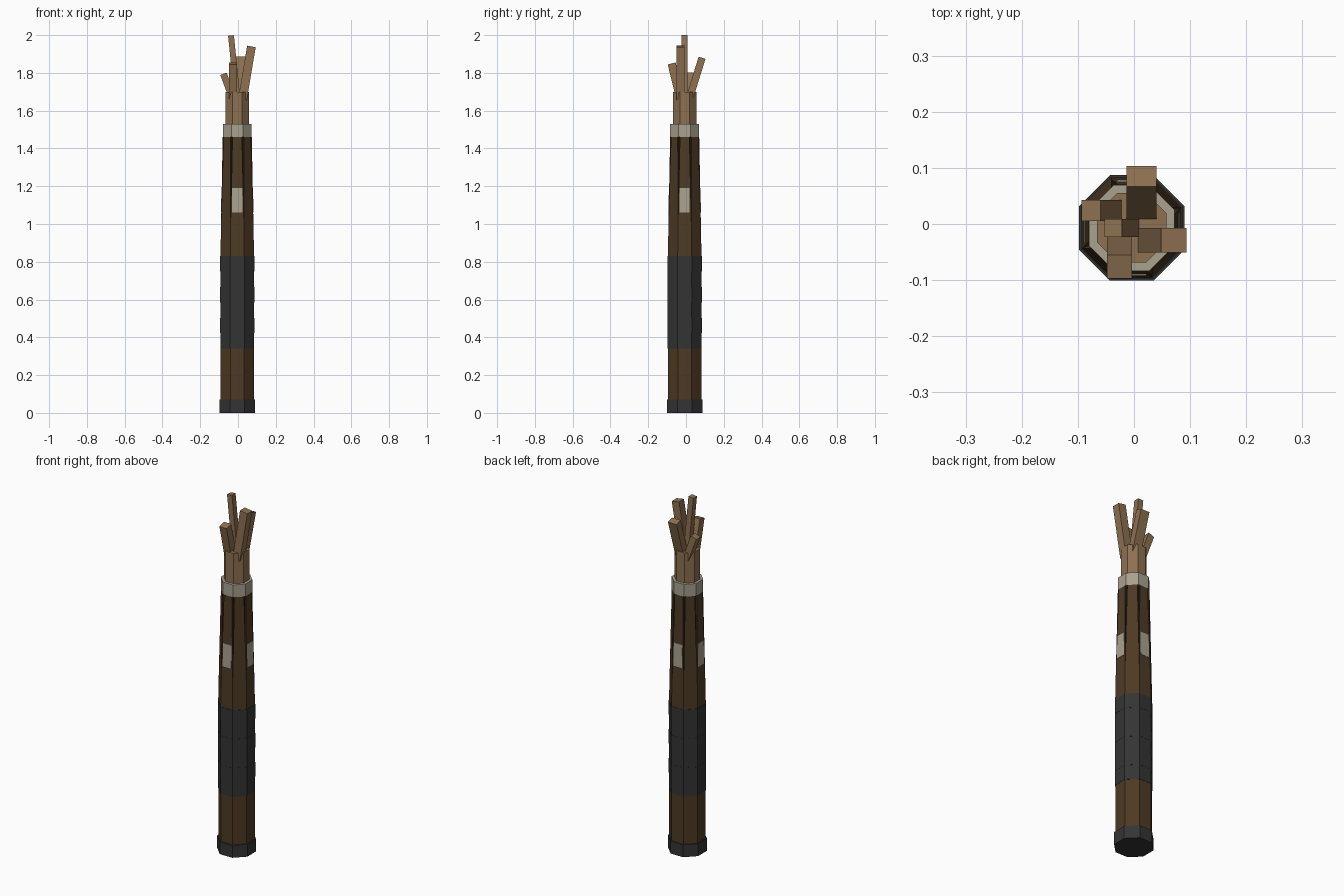
import bpy, bmesh, math
from mathutils import Vector, Matrix

cube = bpy.data.objects.get("Cube")
if cube:
    bpy.data.objects.remove(cube, do_unlink=True)

CENTRE = Vector((-0.004, -0.007, 0))
TAN = math.tan(math.pi / 8)


def material(name, rgb):
    m = bpy.data.materials.new(name)
    m.use_nodes = True
    m.diffuse_color = (*rgb, 1)
    m.node_tree.nodes["Principled BSDF"].inputs["Base Color"].default_value = (*rgb, 1)
    return m


dark_wood = material("dark wood", (0.075, 0.042, 0.018))
groove_wood = material("groove wood", (0.035, 0.02, 0.01))
grip_black = material("grip black", (0.034, 0.034, 0.035))
pale_grey = material("pale grey", (0.4, 0.36, 0.28))
light_wood = material("light wood", (0.27, 0.165, 0.083))


def finish(name, bm, mat, location=CENTRE):
    bmesh.ops.recalc_face_normals(bm, faces=bm.faces)
    mesh = bpy.data.meshes.new(name)
    bm.to_mesh(mesh)
    bm.free()
    mesh.materials.append(mat)
    ob = bpy.data.objects.new(name, mesh)
    ob.location = location
    bpy.context.collection.objects.link(ob)
    return ob


def octagon(name, profile, mat):
    """Solid octagonal column from (distance to flat, height) pairs."""
    bm = bmesh.new()
    rings = []
    for apothem, z in profile:
        r = apothem / math.cos(math.pi / 8)
        rings.append([bm.verts.new((r * math.cos(a), r * math.sin(a), z))
                      for a in ((i + 0.5) * math.pi / 4 for i in range(8))])
    for low, high in zip(rings, rings[1:]):
        for i in range(8):
            j = (i + 1) % 8
            bm.faces.new((low[i], low[j], high[j], high[i]))
    bm.faces.new(rings[0])
    bm.faces.new(rings[-1])
    return finish(name, bm, mat)


def panel(name, angle, sections, mat):
    """Slab on one flat, from (outer distance, thickness, width, height) rows."""
    bm = bmesh.new()
    rings = []
    for dist, thick, width, z in sections:
        w = width / 2
        inner = w * (dist - thick) / dist
        rings.append([bm.verts.new(p) for p in (
            (dist, -w, z), (dist, w, z),
            (dist - thick, inner, z), (dist - thick, -inner, z))])
    for low, high in zip(rings, rings[1:]):
        for i in range(4):
            j = (i + 1) % 4
            bm.faces.new((low[i], low[j], high[j], high[i]))
    bm.faces.new(rings[0])
    bm.faces.new(rings[-1])
    bm.transform(Matrix.Rotation(angle, 4, 'Z'))
    return finish(name, bm, mat)


def stick(name, base, top, width, depth):
    """Square-ended splinter between two points, sunk into the bundle."""
    base, top = Vector(base), Vector(top)
    axis = (top - base).normalized()
    base -= axis * 0.03
    bm = bmesh.new()
    bmesh.ops.create_cube(bm, size=1)
    bm.transform(Matrix.Diagonal((width, depth, (top - base).length, 1)))
    bm.transform(Vector((0, 0, 1)).rotation_difference(axis).to_matrix().to_4x4())
    return finish(name, bm, light_wood, (base + top) / 2)


def flat_at(z):
    """Distance from axis to the tapering shaft wall."""
    return 0.089 - 0.012 * (z - 0.83) / 0.63


# Foot, lower shaft and wrapped grip
octagon("foot_cap", [(0.094, 0), (0.094, 0.07)], grip_black)
octagon("lower_shaft", [(0.0885, 0.07), (0.0885, 0.84)], dark_wood)
bands = 6
profile = []
for i in range(bands):
    a = 0.0898 + 0.0008 * (i % 2)
    profile += [(a, 0.34 + 0.49 * i / bands), (a, 0.34 + 0.49 * (i + 1) / bands)]
octagon("wrapped_grip", profile, grip_black)

# Upper shaft: recessed core behind eight narrowing staves
octagon("upper_core", [(0.08, 0.83), (0.066, 1.46)], groove_wood)
rows = []
for z, gap in ((0.83, 0), (0.97, 0), (1.46, 0.014)):
    d = flat_at(z)
    rows.append((d, 0.014, 2 * d * TAN - gap, z))
for i in range(8):
    panel(f"shaft_stave_{i + 1}", i * math.pi / 4, rows, dark_wood)

# Pale inlay plates on the four main sides
for side, i in (("left", 0), ("back", 1), ("right", 2), ("front", 3)):
    plate = [(flat_at(z) + 0.0015, 0.005, 0.053, z) for z in (1.06, 1.19)]
    panel(f"inlay_{side}", i * math.pi / 2, plate, pale_grey)

# Collar and the wooden bundle
octagon("collar", [(0.0765, 1.46), (0.0765, 1.53)], pale_grey)
octagon("bundle", [(0.062, 1.53), (0.062, 1.7)], light_wood)

# Splayed splinters
stick("splinter_back", (0.0135, 0.026, 1.69), (0.0135, 0.085, 1.88), 0.054, 0.038)
stick("splinter_left", (0.029, -0.029, 1.69), (0.071, -0.029, 1.94), 0.046, 0.044)
stick("splinter_front", (-0.026, -0.037, 1.69), (-0.026, -0.076, 1.85), 0.044, 0.043)
stick("splinter_right", (-0.038, 0.024, 1.69), (-0.077, 0.024, 1.795), 0.036, 0.038)
stick("splinter_middle", (-0.006, -0.007, 1.69), (-0.037, -0.007, 1.998), 0.031, 0.032)
